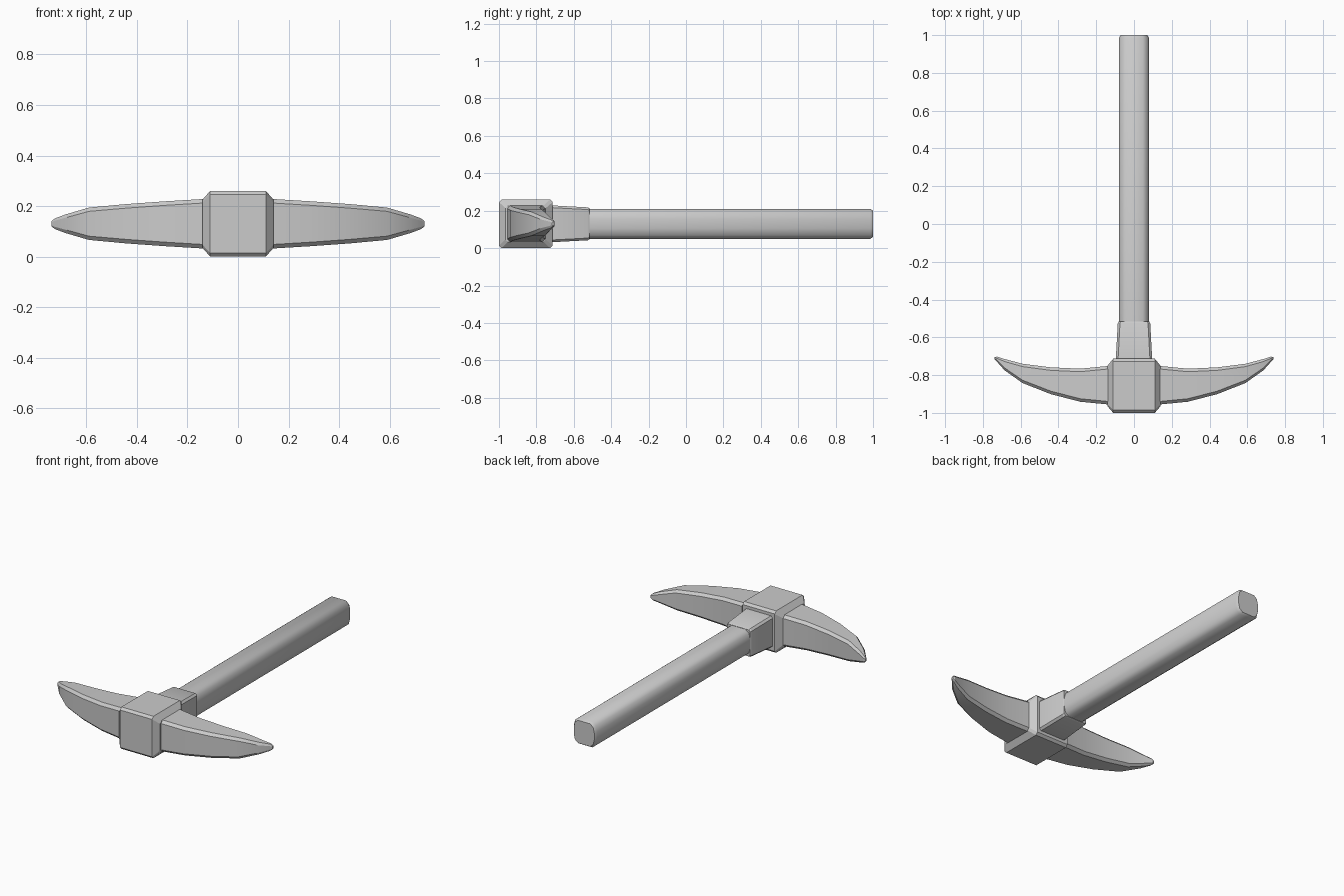
import bpy, bmesh

if "Cube" in bpy.data.objects:
    bpy.data.objects.remove(bpy.data.objects["Cube"])

CZ = 0.13  # height of the tool's centre line


def loft(name, rings, mirror=False, smooth=35):
    """Skin a list of equal-length rings and cap both ends."""
    bm = bmesh.new()
    loops = [[bm.verts.new(p) for p in r] for r in rings]
    n = len(loops[0])
    for a, b in zip(loops, loops[1:]):
        for i in range(n):
            j = (i + 1) % n
            bm.faces.new((a[i], a[j], b[j], b[i]))
    bm.faces.new(loops[0])
    bm.faces.new(loops[-1])
    if mirror:
        geo = bmesh.ops.duplicate(bm, geom=bm.verts[:] + bm.edges[:] + bm.faces[:])["geom"]
        for v in geo:
            if isinstance(v, bmesh.types.BMVert):
                v.co.x = -v.co.x
    bmesh.ops.recalc_face_normals(bm, faces=bm.faces[:])
    me = bpy.data.meshes.new(name)
    bm.to_mesh(me)
    bm.free()
    ob = bpy.data.objects.new(name, me)
    bpy.context.collection.objects.link(ob)
    if smooth:
        bpy.ops.object.select_all(action='DESELECT')
        ob.select_set(True)
        bpy.context.view_layer.objects.active = ob
        bpy.ops.object.shade_smooth_by_angle(angle=smooth * 0.0174533)
    return ob


def chamfered(a, b, c):
    """Octagon: rectangle of half sizes a, b with corners cut by c."""
    q = [(a, b - c), (a - c, b)]
    return (q + [(-x, y) for x, y in q[::-1]]
            + [(-x, -y) for x, y in q] + [(x, -y) for x, y in q[::-1]])


def ring_y(y, a, b, c):
    return [(u, y, CZ + v) for u, v in chamfered(a, b, c)]


def ring_x(x, y0, y1, h, c):
    return [(x, (y0 + y1) / 2 + u, CZ + v) for u, v in chamfered((y1 - y0) / 2, h, c)]


# Handle: rounded section with flat top and bottom, chamfered butt
quarter = [(0.08, 0.025), (0.071, 0.061), (0.047, 0.08)]
section = (quarter + [(-x, z) for x, z in quarter[::-1]]
           + [(-x, -z) for x, z in quarter] + [(x, -z) for x, z in quarter[::-1]])
loft("handle", [[(u * s, y, CZ + v * s) for u, v in section]
                for y, s in ((-0.72, 1), (0.985, 1), (1.0, 0.88))], smooth=50)

# Tapered collar between head and handle
loft("collar", [ring_y(-0.73, 0.097, 0.099, 0.012), ring_y(-0.525, 0.086, 0.088, 0.012),
                ring_y(-0.515, 0.080, 0.082, 0.010)], smooth=30)

# Head block, with side bosses sloping in to the blades
loft("head_block", [ring_x(-0.14, -0.965, -0.75, 0.096, 0.012),
                    ring_x(-0.11, -1.0, -0.713, 0.13, 0.014),
                    ring_x(0.11, -1.0, -0.713, 0.13, 0.014),
                    ring_x(0.14, -0.965, -0.75, 0.096, 0.012)], smooth=0)

# Curved blades: x, outer y, inner y, half height, edge chamfer
stations = [(0.12, -0.957, -0.75, 0.099, 0.016), (0.285, -0.941, -0.766, 0.089, 0.016),
            (0.44, -0.901, -0.759, 0.078, 0.016), (0.59, -0.842, -0.740, 0.064, 0.015),
            (0.685, -0.775, -0.715, 0.036, 0.013), (0.725, -0.730, -0.702, 0.021, 0.009),
            (0.738, -0.716, -0.705, 0.010, 0.004)]
loft("blades", [ring_x(*s) for s in stations], mirror=True, smooth=25)
